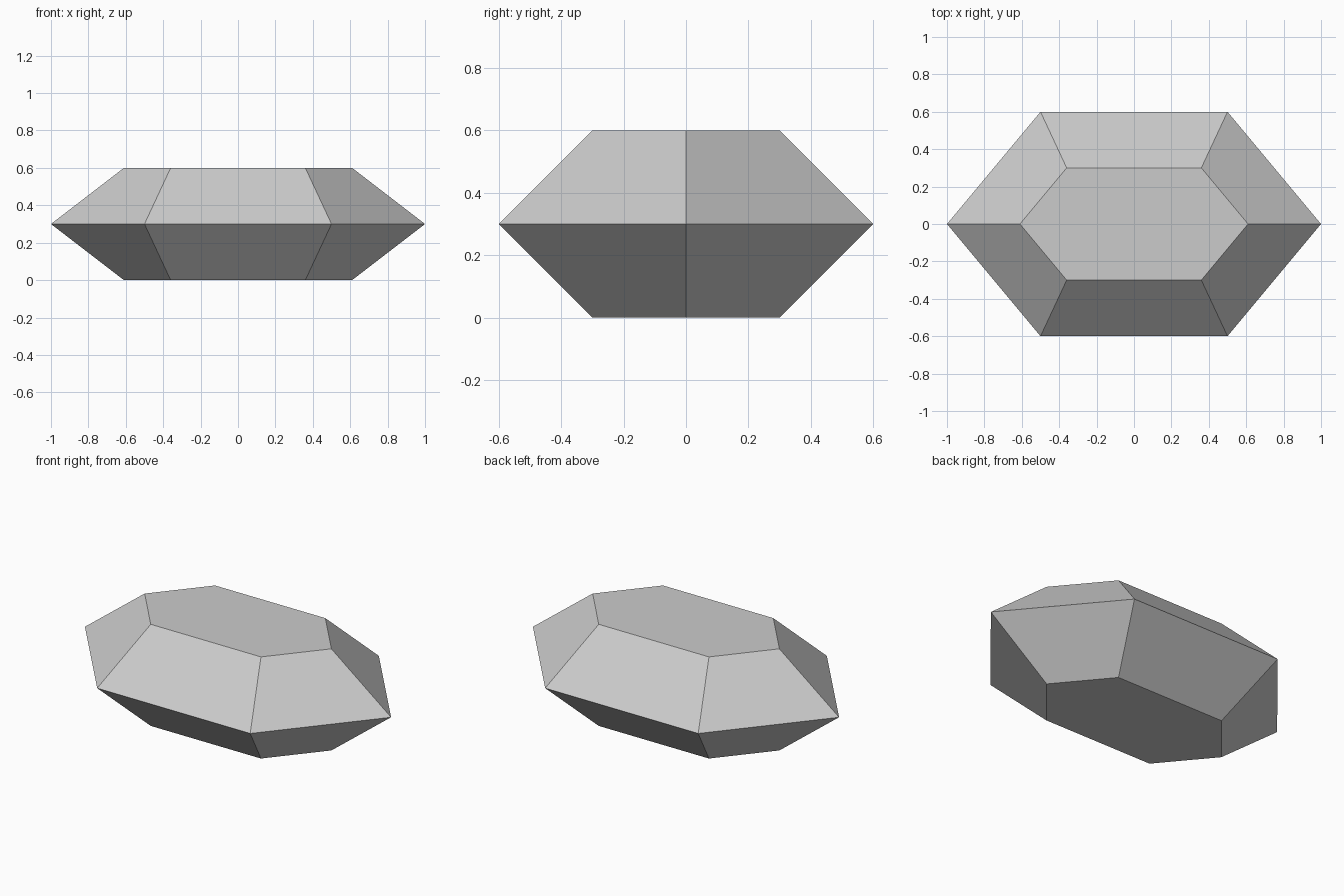
import bpy
import bmesh

cube = bpy.data.objects.get("Cube")
if cube:
    bpy.data.objects.remove(cube, do_unlink=True)

# Single neutral grey
grey = bpy.data.materials.new("stone_grey")
grey.use_nodes = True
colour = (0.6, 0.6, 0.6, 1)
grey.diffuse_color = colour
grey.node_tree.nodes["Principled BSDF"].inputs["Base Color"].default_value = colour


def hexagon(bm, tip, shoulder, depth, z):
    """Six-sided ring, long in x."""
    outline = [(tip, 0), (shoulder, depth), (-shoulder, depth),
               (-tip, 0), (-shoulder, -depth), (shoulder, -depth)]
    return [bm.verts.new((x, y, z)) for x, y in outline]


# Faceted gem: flat base, wide girdle, flat table
bm = bmesh.new()
base = hexagon(bm, 0.61, 0.36, 0.3, 0)
girdle = hexagon(bm, 1, 0.5, 0.6, 0.3)
table = hexagon(bm, 0.61, 0.36, 0.3, 0.6)
for low, high in ((base, girdle), (girdle, table)):
    for i in range(6):
        j = (i + 1) % 6
        bm.faces.new((low[i], low[j], high[j], high[i]))
bm.faces.new(base[::-1])
bm.faces.new(table)

mesh = bpy.data.meshes.new("faceted_gem")
bm.to_mesh(mesh)
bm.free()
mesh.materials.append(grey)
gem = bpy.data.objects.new("faceted_gem", mesh)
bpy.context.collection.objects.link(gem)
